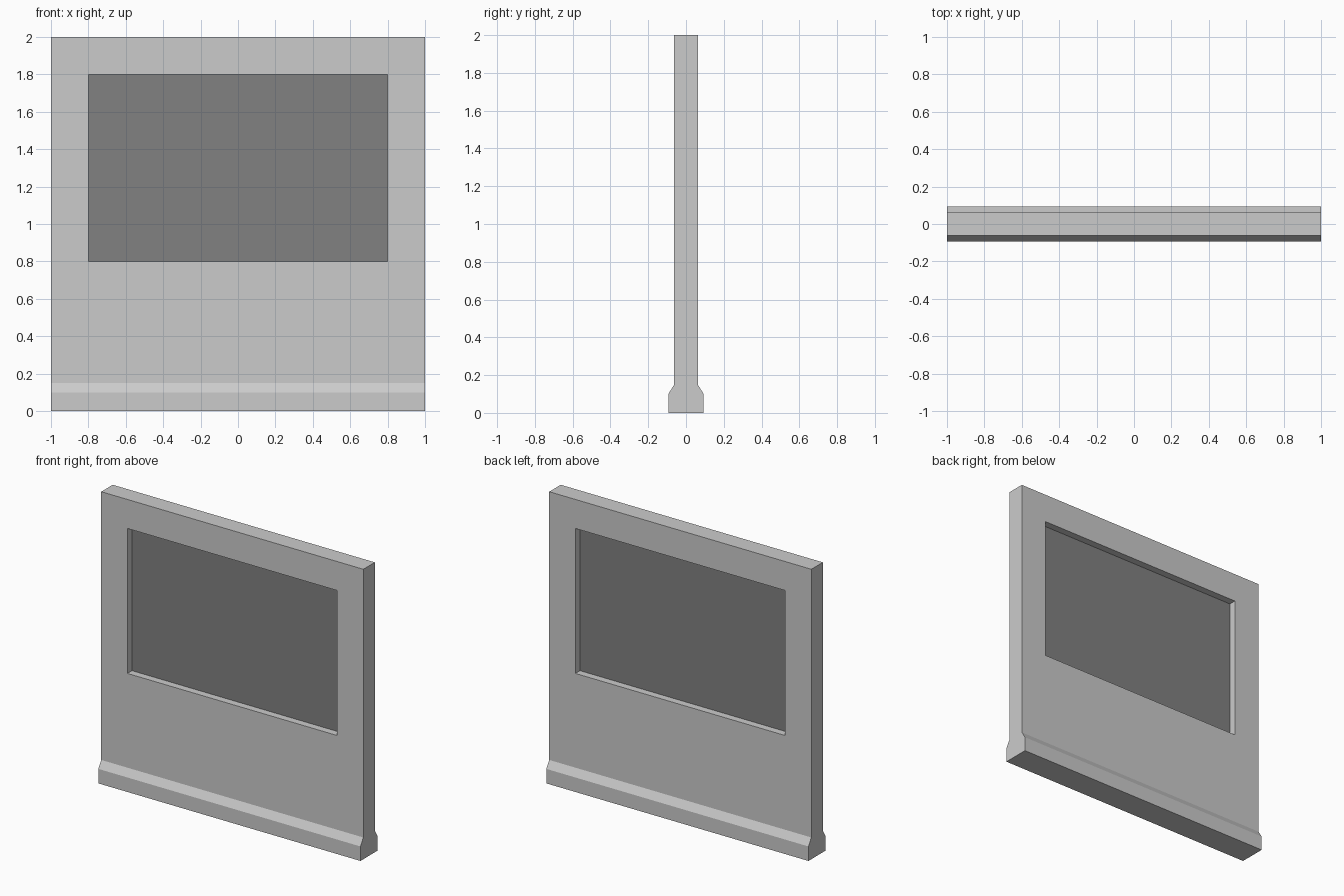
import bpy, bmesh

if "Cube" in bpy.data.objects:
    bpy.data.objects.remove(bpy.data.objects["Cube"])

HALF_WALL, HALF_BASE = 0.0625, 0.0935


def box(name, center, size):
    bpy.ops.mesh.primitive_cube_add(size=1, location=center)
    ob = bpy.context.object
    ob.name = name
    ob.scale = size
    bpy.ops.object.transform_apply(location=False, rotation=False, scale=True)
    return ob


# Wall panel with flared plinth: side profile (y, z), mirrored, extruded along x
half = [(HALF_BASE, 0), (HALF_BASE, 0.1), (HALF_WALL, 0.15), (HALF_WALL, 2)]
profile = half + [(-y, z) for y, z in reversed(half)]
bm = bmesh.new()
face = bm.faces.new([bm.verts.new((-1, y, z)) for y, z in profile])
ext = bmesh.ops.extrude_face_region(bm, geom=[face])
moved = [g for g in ext["geom"] if isinstance(g, bmesh.types.BMVert)]
bmesh.ops.translate(bm, vec=(2, 0, 0), verts=moved)
bmesh.ops.recalc_face_normals(bm, faces=bm.faces)
mesh = bpy.data.meshes.new("wall_panel")
bm.to_mesh(mesh)
bm.free()
wall = bpy.data.objects.new("wall_panel", mesh)
bpy.context.collection.objects.link(wall)

# Window opening
cutter = box("window_cutter", (0, 0, 1.3), (1.6, 0.5, 1.0))
cutter.hide_render = True
cutter.display_type = 'WIRE'
cut = wall.modifiers.new("window_opening", 'BOOLEAN')
cut.operation = 'DIFFERENCE'
cut.solver = 'EXACT'
cut.object = cutter

# Dark window pane, recessed on both sides
pane = box("window_pane", (0, 0, 1.3), (1.6, 0.025, 1.0))
dark = bpy.data.materials.new("dark_glass")
dark.diffuse_color = (0.22, 0.22, 0.22, 1)
dark.use_nodes = True
dark.node_tree.nodes["Principled BSDF"].inputs["Base Color"].default_value = dark.diffuse_color
pane.data.materials.append(dark)
